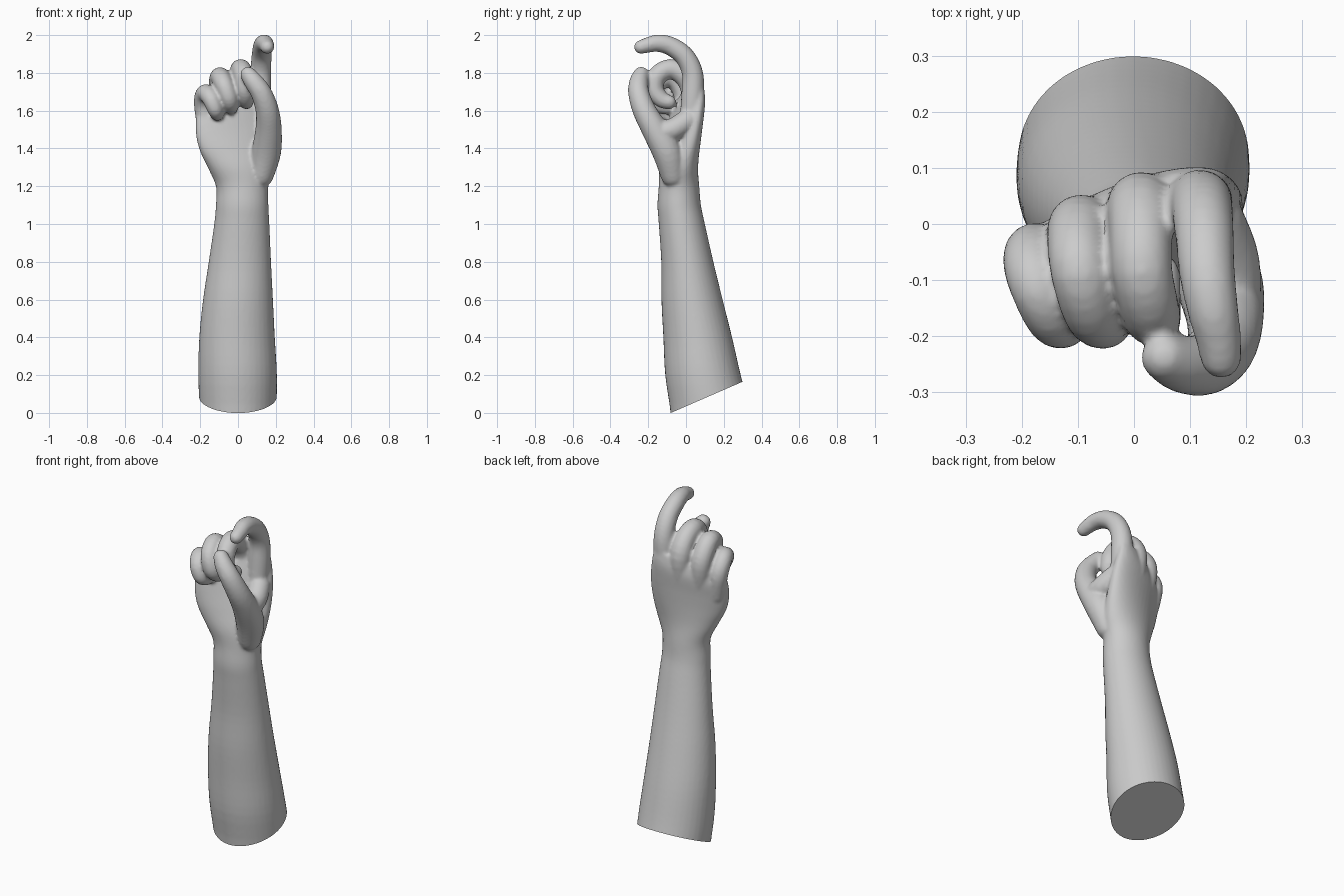
import bpy, bmesh
from math import sin, cos, pi, radians
from mathutils import Vector

if "Cube" in bpy.data.objects:
    bpy.data.objects.remove(bpy.data.objects["Cube"])

bm = bmesh.new()


def spline(rows, steps=4):
    """Catmull-Rom through rows of numbers."""
    out = []
    for i in range(len(rows) - 1):
        p = [rows[max(i - 1, 0)], rows[i], rows[i + 1], rows[min(i + 2, len(rows) - 1)]]
        for s in range(steps):
            t = s / steps
            out.append([0.5 * (2 * b + (c - a) * t + (2 * a - 5 * b + 4 * c - d) * t ** 2
                               + (3 * b - a - 3 * c + d) * t ** 3) for a, b, c, d in zip(*p)])
    return out + [list(rows[-1])]


def loft(rings):
    vs = [[bm.verts.new(p) for p in r] for r in rings]
    n = len(vs[0])
    for a, b in zip(vs, vs[1:]):
        for i in range(n):
            j = (i + 1) % n
            bm.faces.new((a[i], a[j], b[j], b[i]))
    bm.faces.new(vs[0][::-1])
    bm.faces.new(vs[-1])


def digit(path, n=20):
    """Round tapered tube with rounded ends through (x, y, z, radius)."""
    pts = spline(path)
    pos = [Vector(p[:3]) for p in pts]
    rad = [p[3] for p in pts]
    tang = [(pos[min(i + 1, len(pos) - 1)] - pos[max(i - 1, 0)]).normalized() for i in range(len(pos))]
    stations = list(zip(pos, tang, rad))
    for a in (25, 48, 68, 84):
        a = radians(a)
        stations.append((pos[-1] + tang[-1] * rad[-1] * sin(a), tang[-1], rad[-1] * cos(a)))
        stations.insert(0, (pos[0] - tang[0] * rad[0] * sin(a), tang[0], rad[0] * cos(a)))
    rings = []
    for p, t, r in stations:
        side = (Vector((1, 0, 0)) - t * t.x).normalized()
        up = t.cross(side)
        rings.append([p + (side * cos(2 * pi * k / n) + up * sin(2 * pi * k / n)) * r for k in range(n)])
    loft(rings)


# forearm and palm: z, centre x, centre y, half width, half depth, turn, end tilt
body = [
    (-.15, 0, .145, .195, .225, 0, 0), (0, 0, .13, .203, .212, 0, 0),
    (.2, -.002, .09, .208, .2, 0, 0), (.4, -.005, .062, .2, .182, 0, 0),
    (.6, 0, .032, .185, .162, 0, 0), (.8, .01, .007, .165, .138, 0, 0),
    (1.0, .02, -.022, .146, .122, 0, 0), (1.1, .022, -.036, .139, .115, 0, 0),
    (1.2, .022, -.037, .139, .107, 4, 0), (1.3, .012, -.04, .175, .1, 12, 0),
    (1.4, -.002, -.03, .205, .088, 18, .1), (1.5, -.015, -.016, .218, .077, 21, .2),
    (1.6, -.028, -.002, .212, .068, 23, .3), (1.67, -.03, .002, .195, .05, 24, .35),
]
rings = []
for z, cx, cy, hw, hd, turn, tilt in spline(body):
    ring, ang = [], radians(turn)
    for k in range(40):
        a = 2 * pi * k / 40
        u, v = hw * cos(a), hd * sin(a)
        ring.append((cx + u * cos(ang) - v * sin(ang), cy + u * sin(ang) + v * cos(ang), z + tilt * u))
    rings.append(ring)
loft(rings)

# index finger, beckoning
digit([(.11, .025, 1.54, .06), (.115, .036, 1.68, .061), (.12, .034, 1.8, .056), (.125, -.01, 1.89, .053),
       (.13, -.085, 1.943, .05), (.14, -.15, 1.957, .046), (.15, -.2, 1.948, .041), (.155, -.238, 1.937, .037)])
# middle finger, curled
digit([(.02, .02, 1.54, .056), (.012, .033, 1.7, .06), (.012, -.01, 1.785, .057), (.015, -.085, 1.82, .054),
       (.03, -.155, 1.78, .052), (.035, -.165, 1.71, .049), (.04, -.13, 1.66, .044), (.045, -.09, 1.645, .038)])
# ring finger, curled
digit([(-.08, -.02, 1.52, .056), (-.095, -.005, 1.66, .058), (-.1, -.035, 1.74, .055), (-.095, -.09, 1.778, .053),
       (-.075, -.16, 1.74, .05), (-.05, -.175, 1.67, .047), (-.04, -.145, 1.63, .042), (-.035, -.1, 1.615, .036)])
# little finger, curled
digit([(-.16, -.06, 1.48, .05), (-.178, -.05, 1.6, .052), (-.183, -.075, 1.665, .05), (-.17, -.12, 1.693, .048),
       (-.145, -.17, 1.665, .046), (-.122, -.178, 1.61, .042), (-.112, -.15, 1.585, .037), (-.105, -.11, 1.58, .033)])
# thumb with its fleshy base
digit([(.125, -.07, 1.26, .065), (.15, -.1, 1.38, .078), (.162, -.165, 1.5, .07), (.155, -.22, 1.6, .062),
       (.125, -.25, 1.69, .056), (.085, -.25, 1.75, .051), (.055, -.238, 1.79, .043)])
# web between thumb and index finger
digit([(.165, -.16, 1.48, .058), (.165, -.07, 1.5, .06), (.135, .01, 1.55, .06)])

bmesh.ops.recalc_face_normals(bm, faces=bm.faces)
me = bpy.data.meshes.new("forearm_and_hand")
bm.to_mesh(me)
bm.free()
hand = bpy.data.objects.new("forearm_and_hand", me)
bpy.context.collection.objects.link(hand)
bpy.context.view_layer.objects.active = hand
hand.select_set(True)

# fuse the parts into one skin
m = hand.modifiers.new("fuse", 'REMESH')
m.mode = 'VOXEL'
m.voxel_size = 0.009
m = hand.modifiers.new("soften", 'SMOOTH')
m.factor = 0.5
m.iterations = 5
bpy.ops.object.convert(target='MESH')

# slanted cut at the elbow end
bm = bmesh.new()
bm.from_mesh(hand.data)
res = bmesh.ops.bisect_plane(bm, geom=bm.verts[:] + bm.edges[:] + bm.faces[:], plane_co=(0, -.08, 0),
                             plane_no=(0, -.4, .92), clear_inner=True)
bmesh.ops.holes_fill(bm, edges=[e for e in bm.edges if e.is_boundary], sides=0)
bm.to_mesh(hand.data)
bm.free()
bpy.ops.object.shade_smooth_by_angle(angle=radians(50))
